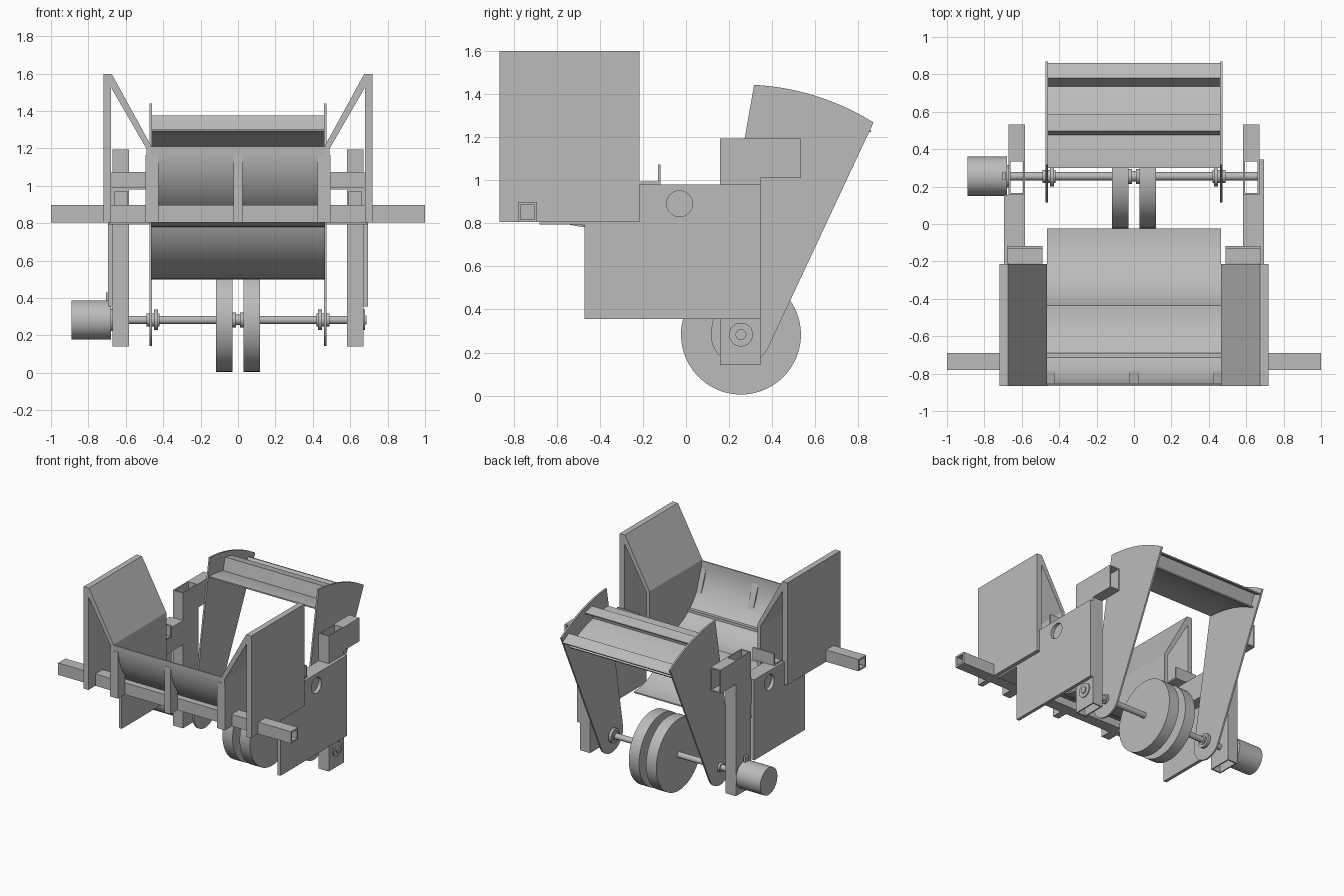
import bpy, bmesh, math
from math import sin, cos, pi

if "Cube" in bpy.data.objects:
    bpy.data.objects.remove(bpy.data.objects["Cube"])

steel = bpy.data.materials.new("steel_grey")
steel.use_nodes = True
steel.diffuse_color = (0.5, 0.5, 0.5, 1)
steel.node_tree.nodes["Principled BSDF"].inputs["Base Color"].default_value = (0.5, 0.5, 0.5, 1)

AXLE_Y, AXLE_Z = 0.255, 0.283


def place(axis, u, v, w):
    """Section point (u, v) at distance w along the axis."""
    return {"x": (w, u, v), "y": (u, w, v), "z": (u, v, w)}[axis]


def finish(name, bm, smooth=False):
    bmesh.ops.recalc_face_normals(bm, faces=bm.faces)
    mesh = bpy.data.meshes.new(name)
    bm.to_mesh(mesh)
    bm.free()
    mesh.materials.append(steel)
    ob = bpy.data.objects.new(name, mesh)
    bpy.context.collection.objects.link(ob)
    if smooth:
        bpy.ops.object.select_all(action="DESELECT")
        bpy.context.view_layer.objects.active = ob
        ob.select_set(True)
        bpy.ops.object.shade_smooth_by_angle(angle=math.radians(30))
    return ob


def prism(name, points, axis, a, b, smooth=False):
    bm = bmesh.new()
    lo, hi = [[bm.verts.new(place(axis, u, v, w)) for u, v in points] for w in (a, b)]
    n = len(points)
    bm.faces.new(lo)
    bm.faces.new(hi)
    for i in range(n):
        j = (i + 1) % n
        bm.faces.new((lo[i], lo[j], hi[j], hi[i]))
    return finish(name, bm, smooth)


def box(name, x, y, z):
    return prism(name, [(x[0], y[0]), (x[1], y[0]), (x[1], y[1]), (x[0], y[1])], "z", *z)


def tube(name, u, v, axis, a, b, wall=0.013):
    """Open rectangular tube."""
    bm = bmesh.new()
    rings = []
    for w in (a, b):
        for t in (0, wall):
            c = [(u[0] + t, v[0] + t), (u[1] - t, v[0] + t), (u[1] - t, v[1] - t), (u[0] + t, v[1] - t)]
            rings.append([bm.verts.new(place(axis, p, q, w)) for p, q in c])
    oa, ia, ob, ib = rings
    for p, q in ((oa, ob), (ia, ib), (oa, ia), (ob, ib)):
        for i in range(4):
            j = (i + 1) % 4
            bm.faces.new((p[i], p[j], q[j], q[i]))
    return finish(name, bm)


def arc(cy, cz, r, start, end, n=24):
    return [(cy + r * cos(start + (end - start) * i / n),
             cz + r * sin(start + (end - start) * i / n)) for i in range(n + 1)]


def sheet(name, cy, cz, r, start, end, half, t=0.01):
    """Curved plate running across the machine."""
    outline = arc(cy, cz, r, start, end) + arc(cy, cz, r - t, end, start)
    return prism(name, outline, "x", -half, half, True)


def disc(name, r, a, b, y=AXLE_Y, z=AXLE_Z, n=48):
    return prism(name, arc(y, z, r, 0, 2 * pi * (n - 1) / n, n - 1), "x", a, b, True)


def span(s, a, b):
    return tuple(sorted((s * a, s * b)))


# Cross beam and two-step curved chute
tube("cross_beam", (-0.78, -0.69), (0.805, 0.897), "x", -1, 1)
sheet("upper_chute", -0.435, 1.21, 0.43, pi, 1.5 * pi, 0.465)
sheet("lower_chute", -0.025, 0.95, 0.45, 1.5 * pi - 1.2, 1.5 * pi, 0.465)

# Ribs holding the chute front
rib = [(-0.865, 0.805), (-0.78, 0.805), (-0.78, 0.96), (-0.855, 1.165), (-0.865, 1.165)]
for name, x in (("left_rib", 0.46), ("centre_rib", 0), ("right_rib", -0.46)):
    w = 0.035 if x else 0.025
    prism(name, rib, "x", x - w, x + w)

for side, s in (("left", 1), ("right", -1)):
    # Hopper side: outer wall, sloping wall and inner wall
    box(side + "_hopper_wall", span(s, 0.68, 0.72), (-0.865, -0.215), (0.805, 1.598))
    slope = [(0.69, 1.598), (0.675, 1.598), (0.465, 1.215), (0.465, 1.17), (0.49, 1.17), (0.49, 1.2), (0.69, 1.545)]
    prism(side + "_hopper_slope", [(s * x, z) for x, z in slope], "y", -0.865, -0.215)
    box(side + "_hopper_inner_wall", span(s, 0.465, 0.49), (-0.865, -0.215), (0.805, 1.18))
    box(side + "_hopper_floor", span(s, 0.47, 0.69), (-0.68, -0.215), (0.793, 0.805))

    # Frame plate with a round hole
    back = 0.345 if s > 0 else 0.155
    outline = [(-0.47, 0.355), (back, 0.355), (back, 0.98), (-0.215, 0.98), (-0.215, 0.793), (-0.47, 0.793)]
    plate = prism(side + "_frame_plate", outline, "x", *span(s, 0.67, 0.695))
    cutter = disc(side + "_hole_cutter", 0.06, *span(s, 0.6701, 0.75), y=-0.03, z=0.89)
    cutter.hide_render = True
    cutter.hide_viewport = True
    cutter.display_type = "WIRE"
    cut = plate.modifiers.new("round_hole", "BOOLEAN")
    cut.object = cutter
    cut.solver = "EXACT"

    # Frame tubes and top angle bracket
    x = span(s, 0.583, 0.67)
    tube(side + "_upright", x, (0.157, 0.345), "z", 0.142, 1.193, 0.01)
    tube(side + "_rear_stub", x, (1.01, 1.193), "y", 0.345, 0.533, 0.01)
    tube(side + "_frame_rail", x, (0.793, 0.98), "y", -0.21, 0.157, 0.01)
    angle = [(-0.21, 0.98), (-0.118, 0.98), (-0.118, 1.073), (-0.13, 1.073), (-0.13, 0.992), (-0.21, 0.992)]
    prism(side + "_angle_bracket", angle, "x", *span(s, 0.49, 0.675))

    # Swing arm: rounded foot and fan-shaped head
    head = arc(AXLE_Y, AXLE_Z, 1.16, math.radians(58), math.radians(87), 16)
    foot = arc(AXLE_Y, AXLE_Z, 0.14, math.radians(170), math.radians(335), 20)
    prism(side + "_swing_arm", head + foot, "x", *span(s, 0.46, 0.473), True)
    disc(side + "_arm_collar", 0.055, *span(s, 0.428, 0.45))
    disc(side + "_arm_hub", 0.035, *span(s, 0.42, 0.49))

    # Wheels
    disc(side + "_wheel", 0.278, *span(s, 0.03, 0.118), n=80)
    disc(side + "_wheel_flange", 0.04, *span(s, 0.012, 0.03))

# Curved gate between the arms with two angle stiffeners
sheet("gate_sheet", AXLE_Y, AXLE_Z, 1.02, math.radians(59.5), math.radians(87.5), 0.462)
for name, deg in (("front_stiffener", 77.5), ("rear_stiffener", 62)):
    c, q = cos(math.radians(deg)), sin(math.radians(deg))
    # Radial leg, then a flange turned back at its top
    local = [(1.02, 0), (1.12, 0), (1.12, 0.09), (1.11, 0.09), (1.11, 0.01), (1.02, 0.01)]
    prism(name, [(AXLE_Y + r * c + t * q, AXLE_Z + r * q - t * c) for r, t in local], "x", -0.462, 0.462)

# Axle, end bearing and motor
disc("axle", 0.022, -0.68, 0.68)
disc("axle_centre_hub", 0.028, -0.03, 0.03)
disc("end_bearing", 0.055, 0.66, 0.678)
disc("end_bearing_cap", 0.025, 0.678, 0.687)
disc("motor", 0.105, -0.89, -0.68)
disc("motor_face", 0.06, -0.68, -0.665)
box("motor_terminal", (-0.705, -0.685), (0.235, 0.275), (0.38, 0.43))
